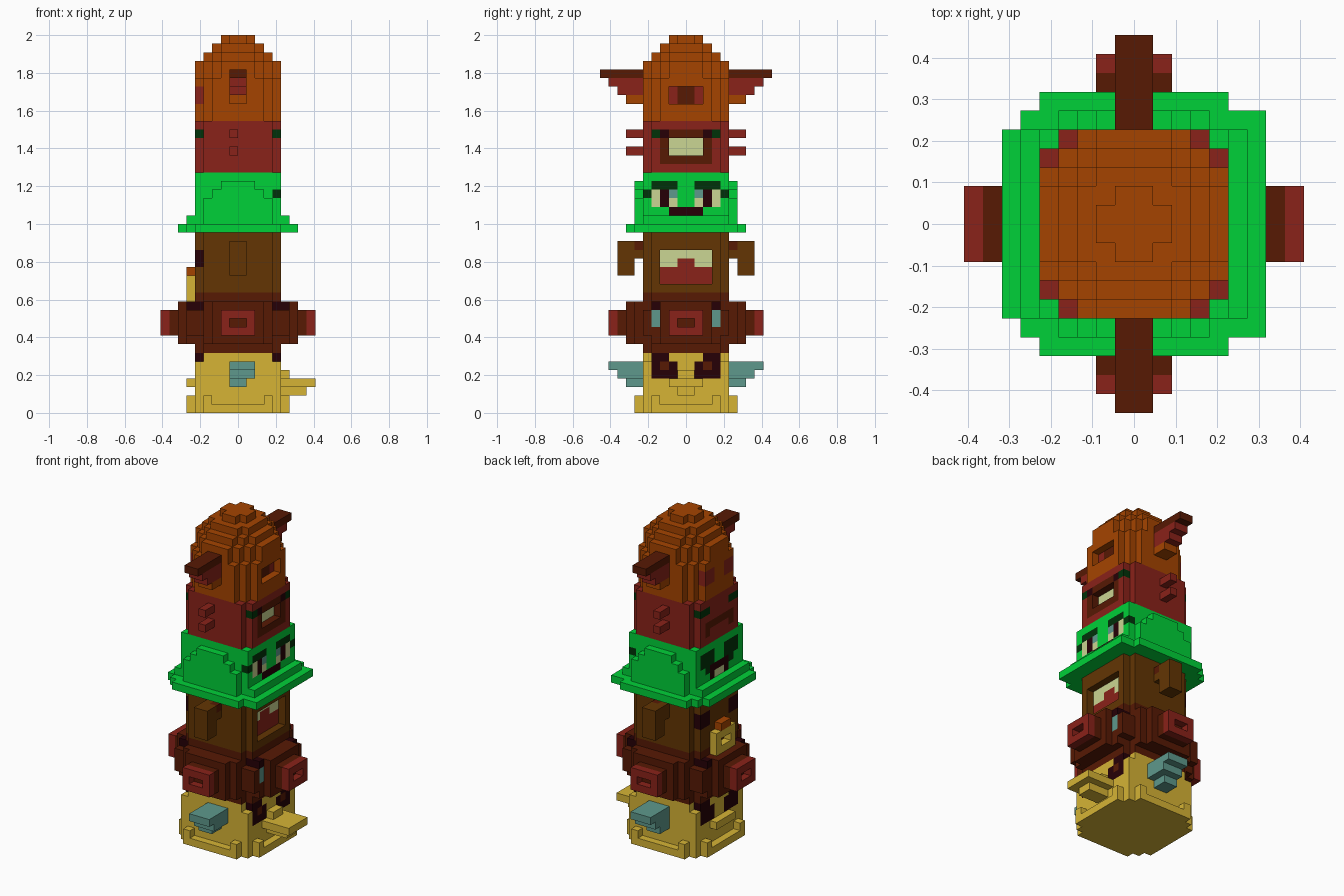
import bpy, bmesh
from itertools import product

cube = bpy.data.objects.get("Cube")
if cube:
    bpy.data.objects.remove(cube)

U = 1 / 22  # block size
COLOURS = {
    "orange": (165, 68, 0), "maroon": (87, 25, 4), "red": (138, 34, 25),
    "green": (0, 209, 56), "brown": (99, 53, 3), "yellow": (214, 180, 53),
    "teal": (94, 153, 140), "near_black": (38, 0, 6),
    "cream": (203, 214, 147), "dark_green": (0, 50, 8),
}
NAMES = list(COLOURS)


def linear(c):
    c /= 255
    return c / 12.92 if c <= 0.04045 else ((c + 0.055) / 1.055) ** 2.4


MATS = []
for name, rgb in COLOURS.items():
    m = bpy.data.materials.new(name)
    m.use_nodes = True
    col = (*[linear(c) for c in rgb], 1)
    m.diffuse_color = col
    bsdf = next(n for n in m.node_tree.nodes if n.type == 'BSDF_PRINCIPLED')
    bsdf.inputs["Base Color"].default_value = col
    MATS.append(m)


def fill(part, colour, x, y, z, flip=""):
    """Fill (or carve, when colour is None) a box of blocks, mirrored on the flip axes."""
    for i, j, k in product(range(*x), range(*y), range(*z)):
        for a in ((i, -1 - i) if "x" in flip else (i,)):
            for b in ((j, -1 - j) if "y" in flip else (j,)):
                if colour is None:
                    part.pop((a, b, k), None)
                else:
                    part[(a, b, k)] = NAMES.index(colour)


def layer(part, colour, extents, z):
    """Stepped round slab made from overlapping rectangles of half sizes."""
    for hx, hy in extents:
        fill(part, colour, (-hx, hx), (-hy, hy), z)


def build(name, part):
    """Skin the blocks with their exposed faces only, merged where flat."""
    bm = bmesh.new()
    verts = {}
    for cell, mat in part.items():
        for axis, side in product(range(3), (0, 1)):
            near = list(cell)
            near[axis] += 2 * side - 1
            if tuple(near) in part:
                continue
            a, b = (axis + 1) % 3, (axis + 2) % 3
            ring = []
            for da, db in ((0, 0), (1, 0), (1, 1), (0, 1)):
                p = list(cell)
                p[axis] += side
                p[a] += da
                p[b] += db
                p = tuple(p)
                if p not in verts:
                    verts[p] = bm.verts.new([c * U for c in p])
                ring.append(verts[p])
            bm.faces.new(ring if side else ring[::-1]).material_index = mat
    bmesh.ops.dissolve_limit(bm, angle_limit=0.01, verts=bm.verts[:],
                             edges=bm.edges[:], delimit={'MATERIAL'})
    mesh = bpy.data.meshes.new(name)
    bm.to_mesh(mesh)
    bm.free()
    for m in MATS:
        mesh.materials.append(m)
    bpy.context.collection.objects.link(bpy.data.objects.new(name, mesh))


BODY = ((5, 4), (4, 5))

# Bottom head: plinth, beak, wings, dark eyes
p = {}
layer(p, "yellow", BODY, (6, 7))
layer(p, "yellow", ((5, 5),), (0, 6))
layer(p, "yellow", ((6, 4), (4, 6)), (0, 1))
fill(p, "yellow", (3, 4), (5, 6), (0, 2), "xy")
fill(p, "yellow", (5, 6), (3, 4), (0, 2), "xy")
fill(p, "near_black", (4, 5), (1, 4), (4, 6), "xy")
fill(p, "near_black", (4, 5), (2, 4), (6, 7), "xy")
fill(p, "maroon", (4, 5), (2, 3), (5, 6), "y")
fill(p, "yellow", (5, 6), (-1, 1), (2, 5))
fill(p, "yellow", (5, 9), (-2, 2), (3, 4))
fill(p, "yellow", (6, 8), (-1, 1), (2, 4))
fill(p, "yellow", (-6, -5), (-2, 2), (3, 4))
for k, reach, right in ((3, 7, 1), (4, 8, 2), (5, 9, 2)):
    fill(p, "teal", (-1, right), (5, reach), (k, k + 1), "y")
build("bottom_head", p)

# Snout head: eye ridges and a stepped snout on each of the four sides
p = {}
layer(p, "maroon", BODY, (7, 14))
layer(p, "maroon", ((6, 5), (5, 5)), (9, 12))
layer(p, "maroon", ((6, 4), (4, 6)), (8, 13))
fill(p, "teal", (5, 6), (3, 4), (10, 12), "y")
fill(p, "near_black", (4, 6), (3, 4), (12, 13), "xy")
layer(p, "maroon", ((7, 3), (3, 7)), (8, 13))
layer(p, "maroon", ((8, 2), (2, 8)), (9, 12))
fill(p, "red", (8, 9), (-2, 2), (9, 12), "x")
fill(p, "red", (-2, 2), (8, 9), (9, 12), "y")
fill(p, None, (8, 9), (-1, 1), (10, 11), "x")
fill(p, None, (-1, 1), (8, 9), (10, 11), "y")
build("snout_head", p)

# Brown head: drooping ears, open mouth, small beak on the other side
p = {}
layer(p, "brown", BODY, (14, 21))
fill(p, "brown", (-1, 1), (5, 8), (18, 20), "y")
fill(p, "brown", (-1, 1), (6, 8), (16, 18), "y")
fill(p, "maroon", (0, 1), (5, 6), (19, 20), "y")
fill(p, None, (4, 5), (-3, 3), (15, 19))
fill(p, "cream", (3, 4), (-3, 3), (17, 19))
fill(p, "red", (3, 4), (-3, 3), (15, 17))
fill(p, "red", (3, 4), (-1, 1), (17, 18))
fill(p, "near_black", (-5, -4), (2, 4), (17, 19), "y")
fill(p, "yellow", (-6, -5), (-2, 2), (13, 16))
fill(p, None, (-6, -5), (-1, 1), (14, 15))
fill(p, "orange", (-6, -5), (-1, 1), (16, 17))
build("brown_head", p)

# Green head: brim, side flaps, eyes and mouth
p = {}
layer(p, "green", ((5, 5),), (21, 28))
layer(p, "green", ((7, 5), (6, 6), (5, 7)), (21, 22))
fill(p, "green", (6, 7), (-6, 6), (21, 22))
fill(p, "green", (5, 6), (-5, 5), (22, 23), "x")
for half, top in ((4, 25), (3, 26), (2, 27)):
    fill(p, "green", (-half, half), (5, 6), (22, top), "y")
fill(p, "dark_green", (4, 5), (1, 4), (26, 27), "y")
fill(p, "dark_green", (4, 5), (4, 5), (25, 26), "y")
fill(p, "cream", (4, 5), (1, 4), (24, 26), "y")
fill(p, "near_black", (4, 5), (2, 3), (24, 26), "y")
fill(p, "teal", (4, 5), (1, 2), (25, 26), "y")
fill(p, "near_black", (4, 5), (-2, 2), (23, 24))
fill(p, "dark_green", (-5, -4), (1, 4), (25, 27), "y")
fill(p, "dark_green", (-5, -4), (2, 3), (24, 25), "y")
fill(p, "near_black", (-5, -4), (-2, 2), (23, 25))
fill(p, "cream", (-5, -4), (-1, 1), (23, 24))
build("green_head", p)

# Red head: whisker bars, toothy recessed mouth, dark brows
p = {}
layer(p, "red", BODY, (28, 34))
for k in (30, 32):
    fill(p, "red", (-1, 0), (5, 7), (k, k + 1), "y")
fill(p, "dark_green", (4, 5), (3, 4), (32, 33), "xy")
fill(p, "near_black", (4, 5), (2, 3), (32, 33), "y")
fill(p, "dark_green", (-5, -4), (2, 3), (32, 33), "y")
fill(p, "maroon", (4, 5), (-3, 3), (29, 32))
fill(p, "maroon", (4, 5), (-2, 2), (32, 33))
fill(p, None, (4, 5), (-2, 2), (30, 32))
fill(p, "cream", (3, 4), (-2, 2), (30, 32))
fill(p, "maroon", (-5, -4), (-3, 3), (30, 31))
fill(p, "maroon", (-5, -4), (2, 3), (29, 30), "y")
build("red_head", p)

# Top head: stepped dome, stepped wings, recessed eye
p = {}
layer(p, "orange", ((5, 3), (4, 4), (3, 5)), (34, 39))
layer(p, "orange", ((5, 2), (4, 3), (3, 4), (2, 5)), (39, 41))
layer(p, "orange", ((4, 2), (3, 3), (2, 4)), (41, 42))
layer(p, "orange", ((3, 2), (2, 3)), (42, 43))
layer(p, "orange", ((2, 1), (1, 2)), (43, 44))
for k, reach, colour in ((36, 7, "orange"), (37, 8, "red"),
                         (38, 9, "red"), (39, 10, "maroon")):
    fill(p, colour, (-1, 1), (4, reach), (k, k + 1), "y")
fill(p, None, (4, 5), (-2, 2), (36, 38))
fill(p, "red", (3, 4), (-2, 2), (36, 38))
fill(p, "maroon", (3, 4), (-1, 1), (36, 38))
fill(p, "red", (-5, -4), (1, 3), (36, 38), "y")
build("top_head", p)
